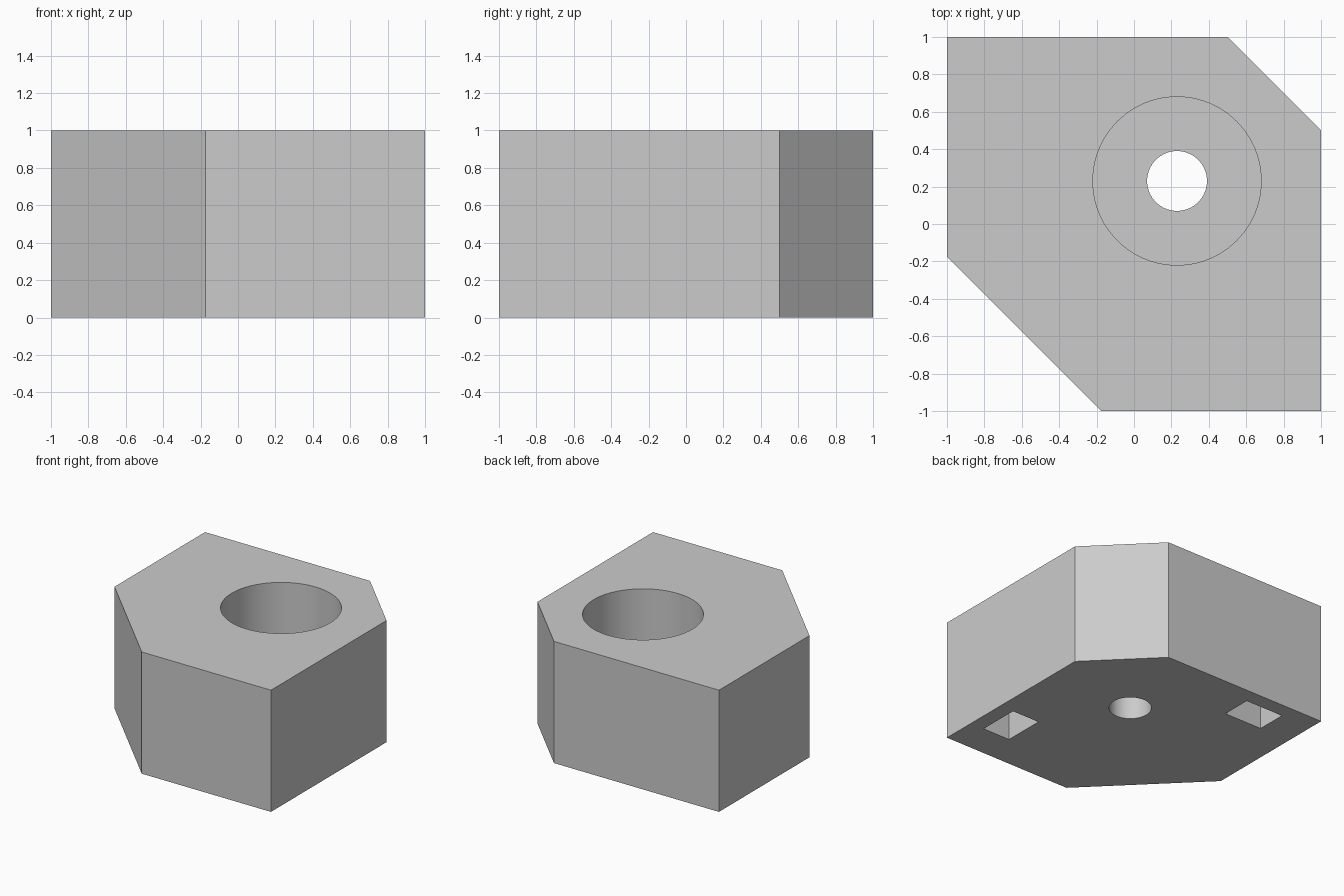
import bpy, bmesh, math

if "Cube" in bpy.data.objects:
    bpy.data.objects.remove(bpy.data.objects["Cube"])

grey = bpy.data.materials.new("plain grey")
grey.use_nodes = True
colour = (0.6, 0.6, 0.6, 1)
grey.diffuse_color = colour
grey.node_tree.nodes["Principled BSDF"].inputs["Base Color"].default_value = colour


def prism(name, outline, bottom, top):
    """Extrude a counter-clockwise outline between two heights."""
    bm = bmesh.new()
    face = bm.faces.new([bm.verts.new((x, y, bottom)) for x, y in outline])
    grown = bmesh.ops.extrude_face_region(bm, geom=[face])
    verts = [v for v in grown["geom"] if isinstance(v, bmesh.types.BMVert)]
    bmesh.ops.translate(bm, verts=verts, vec=(0, 0, top - bottom))
    bmesh.ops.recalc_face_normals(bm, faces=bm.faces)
    mesh = bpy.data.meshes.new(name)
    bm.to_mesh(mesh)
    bm.free()
    mesh.materials.append(grey)
    obj = bpy.data.objects.new(name, mesh)
    bpy.context.collection.objects.link(obj)
    return obj


def circle(cx, cy, r, n=96):
    return [(cx + r * math.cos(math.tau * i / n),
             cy + r * math.sin(math.tau * i / n)) for i in range(n)]


def rectangle(x0, x1, y0, y1):
    return [(x0, y0), (x1, y0), (x1, y1), (x0, y1)]


# Square block with two opposite corners cut off
block = prism("corner_block", [(-0.175, -1), (1, -1), (1, 0.5), (0.5, 1),
                               (-1, 1), (-1, -0.175)], 0, 1)

# Wide bore from above, narrow screw hole through the floor, two blind slots below
centre, floor, slot_top = 0.23, 0.3, 0.5
near, far = (0.625, 0.875), (-0.72, -0.375)
cutters = [
    prism("bore_cutter", circle(centre, centre, 0.45), floor, 1.2),
    prism("screw_hole_cutter", circle(centre, centre, 0.16), -0.2, floor + 0.1),
    prism("left_slot_cutter", rectangle(*near, *far), -0.2, slot_top),
    prism("back_slot_cutter", rectangle(*far, *near), -0.2, slot_top),
]

bpy.context.view_layer.objects.active = block
for cutter in cutters:
    cut = block.modifiers.new(cutter.name, "BOOLEAN")
    cut.operation = "DIFFERENCE"
    cut.solver = "EXACT"
    cut.object = cutter
    bpy.ops.object.modifier_apply(modifier=cut.name)
    bpy.data.objects.remove(cutter)

# Smooth the round walls and keep the block edges crisp
bpy.ops.object.select_all(action="DESELECT")
block.select_set(True)
bpy.ops.object.shade_smooth_by_angle(angle=math.radians(30))
